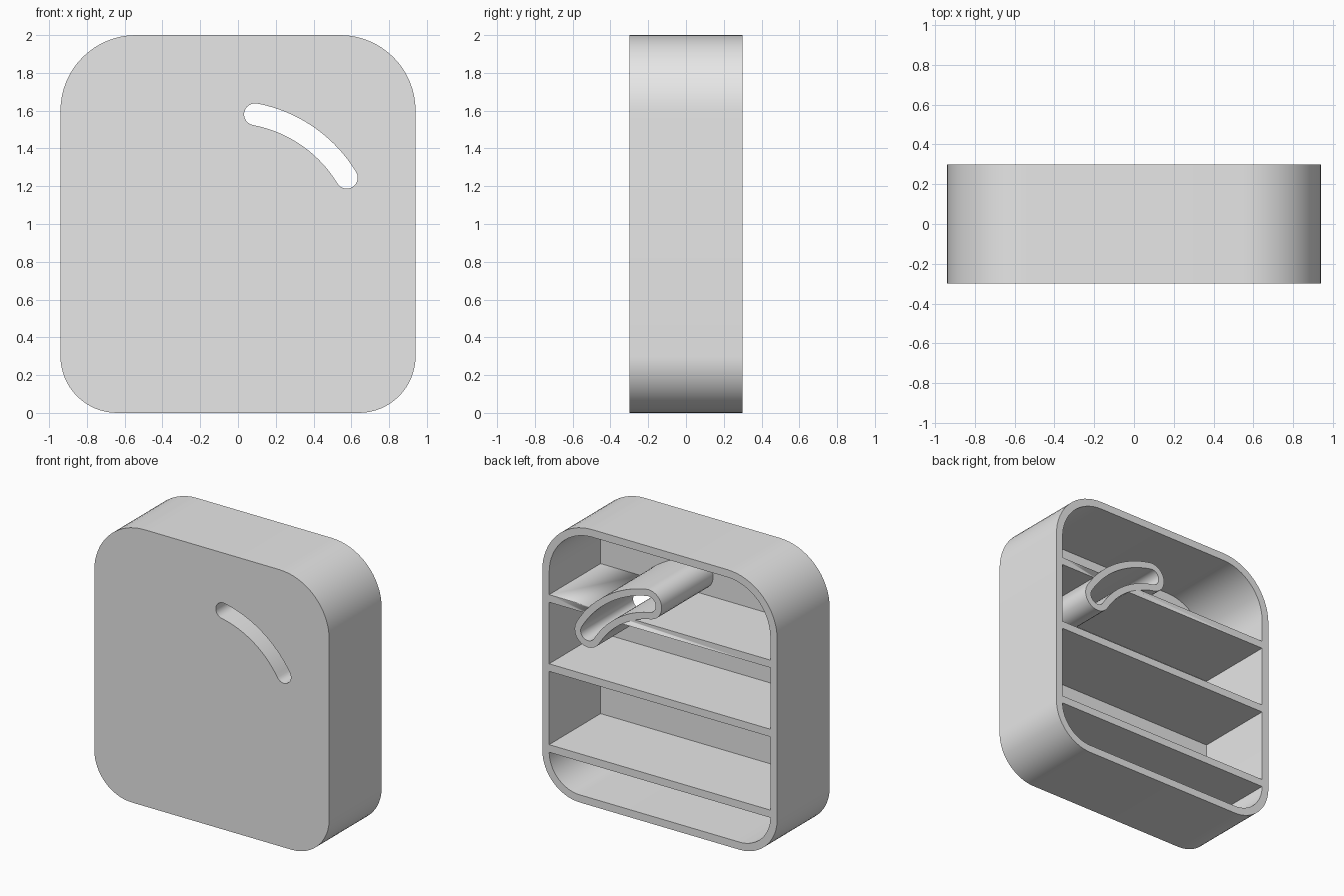
import bpy
import bmesh
from math import sin, cos, radians

cube = bpy.data.objects.get("Cube")
if cube:
    bpy.data.objects.remove(cube, do_unlink=True)

HALF_W, HEIGHT, HALF_D = 0.94, 2.0, 0.3
WALL, FRONT = 0.055, 0.012
INNER_Y = -HALF_D + FRONT

grey = bpy.data.materials.new("light grey")
grey.use_nodes = True
grey.diffuse_color = (0.8, 0.8, 0.8, 1)
grey.node_tree.nodes["Principled BSDF"].inputs["Base Color"].default_value = (0.8, 0.8, 0.8, 1)


def arc(cx, cz, r, start, end, steps=16):
    """Points along an arc in the x-z plane, angles in degrees."""
    angles = [radians(start + (end - start) * i / steps) for i in range(steps + 1)]
    return [(cx + r * cos(a), cz + r * sin(a)) for a in angles]


def case_outline(inset):
    """Rounded rectangle with larger corners at the top."""
    points = []
    for sx, top, start in ((1, True, 0), (-1, True, 90), (-1, False, 180), (1, False, 270)):
        r = 0.4 if top else 0.3
        cz = HEIGHT - r if top else r
        points += arc(sx * (HALF_W - r), cz, r - inset, start, start + 90)
    return points


def slot_outline(grow):
    """Curved slot with rounded ends."""
    cx, cz, r, low, high = -0.043, 0.869, 0.724, 31.3, 79.4
    half = 0.058 + grow
    ends = [(cx + r * cos(radians(a)), cz + r * sin(radians(a))) for a in (low, high)]
    points = arc(cx, cz, r + half, low, high, 24)
    points += arc(*ends[1], half, high, high + 180, 12)[1:]
    points += arc(cx, cz, r - half, high, low, 24)[1:]
    points += arc(*ends[0], half, low + 180, low + 360, 12)[1:-1]
    return points


def extrude_part(name, outlines, y0, y1):
    """Fill outlines (later ones are holes) and extrude from y0 to y1."""
    bm = bmesh.new()
    edges = []
    for outline in outlines:
        verts = [bm.verts.new((x, y0, z)) for x, z in outline]
        edges += [bm.edges.new((v, verts[i - 1])) for i, v in enumerate(verts)]
    bmesh.ops.triangle_fill(bm, edges=edges, use_beauty=True)
    result = bmesh.ops.extrude_face_region(bm, geom=bm.faces[:], use_keep_orig=True)
    moved = [g for g in result["geom"] if isinstance(g, bmesh.types.BMVert)]
    bmesh.ops.translate(bm, verts=moved, vec=(0, y1 - y0, 0))
    bmesh.ops.recalc_face_normals(bm, faces=bm.faces[:])
    mesh = bpy.data.meshes.new(name)
    bm.to_mesh(mesh)
    bm.free()
    mesh.materials.append(grey)
    obj = bpy.data.objects.new(name, mesh)
    bpy.context.collection.objects.link(obj)
    bpy.ops.object.select_all(action="DESELECT")
    obj.select_set(True)
    bpy.context.view_layer.objects.active = obj
    bpy.ops.object.shade_smooth_by_angle(angle=radians(30))
    return obj


# Case: thin front plate with the slot, and the surrounding wall
extrude_part("front_plate", [case_outline(0), slot_outline(0)], -HALF_D, INNER_Y)
extrude_part("outer_wall", [case_outline(0), case_outline(WALL)], INNER_Y, HALF_D)

# Curved tube running from the slot to the open back
extrude_part("slot_tube", [slot_outline(0.048), slot_outline(0)], INNER_Y, HALF_D)

# Shelves, the upper one cut away around the tube
cutter = extrude_part("tube_cutter", [slot_outline(0.047)], -0.5, 0.5)
cutter.hide_render = True
cutter.hide_viewport = True
cutter.display_type = "WIRE"

side = HALF_W - WALL
for name, z in (("lower_shelf", 0.325), ("middle_shelf", 0.91), ("upper_shelf", 1.41)):
    low, high = z - WALL / 2, z + WALL / 2
    outline = [(-side, low), (side, low), (side, high), (-side, high)]
    shelf = extrude_part(name, [outline], INNER_Y, HALF_D)
    if name == "upper_shelf":
        cut = shelf.modifiers.new("tube_cut", "BOOLEAN")
        cut.operation = "DIFFERENCE"
        cut.solver = "EXACT"
        cut.object = cutter
